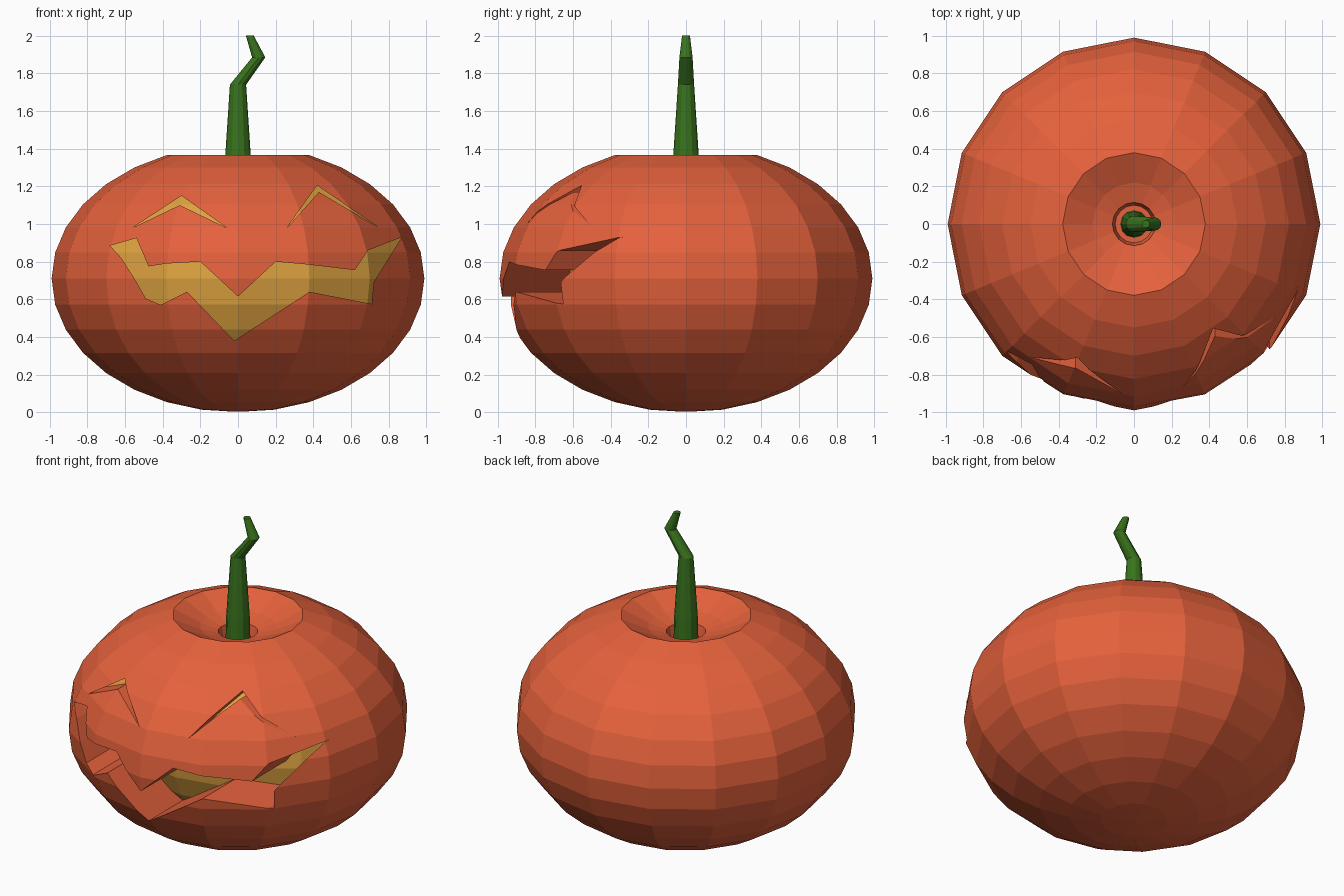
import bpy, bmesh
from math import sin, cos, pi

if "Cube" in bpy.data.objects:
    bpy.data.objects.remove(bpy.data.objects["Cube"])


def material(name, rgb):
    m = bpy.data.materials.new(name)
    m.diffuse_color = (*rgb, 1)
    m.use_nodes = True
    m.node_tree.nodes["Principled BSDF"].inputs["Base Color"].default_value = m.diffuse_color
    return m


ORANGE = material("orange_skin", (0.78, 0.12, 0.045))
YELLOW = material("yellow_flesh", (0.72, 0.36, 0.05))
GREEN = material("green_stem", (0.04, 0.17, 0.012))


def finish(name, bm, mat):
    bmesh.ops.recalc_face_normals(bm, faces=bm.faces)
    me = bpy.data.meshes.new(name)
    bm.to_mesh(me)
    bm.free()
    me.materials.append(mat)
    ob = bpy.data.objects.new(name, me)
    bpy.context.collection.objects.link(ob)
    return ob


def rings(name, path, sides, mat, dy=0.0):
    """Skin horizontal rings given as (centre x, z, radius), capped at both ends."""
    bm = bmesh.new()
    loops = [[bm.verts.new((x + r * cos(2 * pi * i / sides),
                            dy + r * sin(2 * pi * i / sides), z))
              for i in range(sides)] for x, z, r in path]
    for a, b in zip(loops, loops[1:]):
        for i in range(sides):
            j = (i + 1) % sides
            bm.faces.new((a[i], a[j], b[j], b[i]))
    bm.faces.new(loops[0])
    bm.faces.new(loops[-1])
    return finish(name, bm, mat)


def prism(name, pts, y0, y1, mat):
    """Front-view outline extruded along y."""
    bm = bmesh.new()
    f = bm.faces.new([bm.verts.new((x, y0, z)) for x, z in pts])
    ext = bmesh.ops.extrude_face_region(bm, geom=[f])
    for v in ext["geom"]:
        if isinstance(v, bmesh.types.BMVert):
            v.co.y = y1
    return finish(name, bm, mat)


def subtract(target, cutter):
    mod = target.modifiers.new("cut", "BOOLEAN")
    mod.operation = "DIFFERENCE"
    mod.solver = "EXACT"
    mod.material_mode = "TRANSFER"
    mod.object = cutter
    bpy.context.view_layer.objects.active = target
    bpy.ops.object.modifier_apply(modifier=mod.name)
    bpy.data.objects.remove(cutter)


# squashed sphere profile with a dimple around the stem
R, H = 0.99, 0.71
body = [(0, H + H * sin(k * pi / 16), R * cos(k * pi / 16)) for k in range(-7, 7)]
body.insert(0, (0, 0.003, 0.02))
dimple = [(0, 1.29, 0.22), (0, 1.26, 0.115), (0, 1.19, 0.10)]
pumpkin = rings("pumpkin_body", body + dimple, 16, ORANGE)

# carved face outlines (x, z)
left_eye = [(-0.56, 0.98), (-0.30, 1.15), (-0.06, 0.98), (-0.31, 1.10)]
right_eye = [(0.26, 0.98), (0.42, 1.205), (0.75, 0.98), (0.43, 1.17)]
mouth = [(-0.68, 0.885), (-0.54, 0.925), (-0.475, 0.775), (-0.38, 0.79),
         (-0.20, 0.80), (0, 0.615), (0.20, 0.80), (0.37, 0.785), (0.62, 0.755),
         (0.69, 0.86), (0.87, 0.93), (0.72, 0.69), (0.71, 0.575), (0.38, 0.64),
         (-0.02, 0.38), (-0.27, 0.64), (-0.41, 0.57), (-0.49, 0.605),
         (-0.55, 0.71), (-0.62, 0.82)]

# each carving is sunk straight back, its floor following the skin
for outline, depth in ((left_eye, 0.1), (right_eye, 0.1), (mouth, 0.34)):
    cutter = prism("carving_cutter", outline, -1.2, depth - 0.15, ORANGE)
    subtract(cutter, rings("carving_floor", body, 16, YELLOW, dy=depth))
    subtract(pumpkin, cutter)

# crooked stem
rings("stem", [(0, 1.19, 0.072), (0, 1.36, 0.068), (0, 1.74, 0.043),
               (0.11, 1.885, 0.035), (0.063, 2.0, 0.021)], 12, GREEN)
